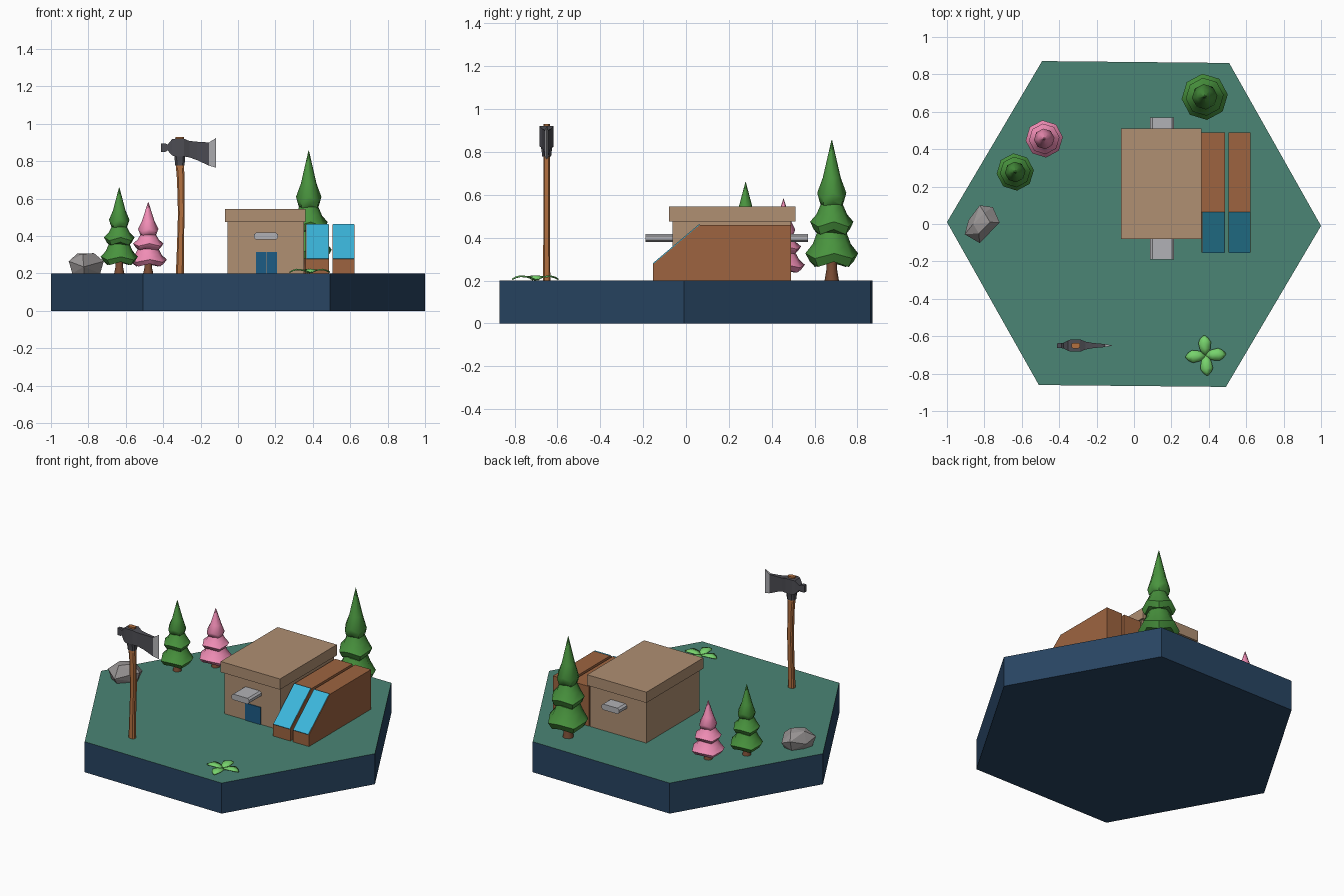
import bpy, bmesh, math
from math import cos, sin, pi
from mathutils import Vector, Matrix

if "Cube" in bpy.data.objects:
    bpy.data.objects.remove(bpy.data.objects["Cube"])


def mat(name, r, g, b):
    m = bpy.data.materials.new(name)
    m.diffuse_color = [(c / 255) ** 2.2 for c in (r, g, b)] + [1]
    m.use_nodes = True
    m.node_tree.nodes["Principled BSDF"].inputs["Base Color"].default_value = m.diffuse_color
    return m


TEAL, NAVY = mat("teal", 76, 132, 116), mat("navy", 44, 70, 98)
TAN, RUST = mat("tan", 174, 142, 114), mat("rust", 156, 100, 66)
BLUE, DOOR = mat("sky_blue", 62, 180, 218), mat("door_blue", 34, 92, 132)
GREEN, PINK = mat("pine_green", 74, 146, 64), mat("pink", 240, 140, 180)
BARK, WOOD = mat("bark", 122, 78, 56), mat("wood", 178, 112, 66)
IRON, LEAF = mat("iron", 78, 78, 84), mat("leaf", 118, 210, 108)
STONE, STEEL = mat("stone", 150, 146, 146), mat("steel", 176, 176, 180)


def finish(name, bm, m, smooth=None):
    bmesh.ops.recalc_face_normals(bm, faces=bm.faces)
    me = bpy.data.meshes.new(name)
    bm.to_mesh(me)
    bm.free()
    if m:
        me.materials.append(m)
    if smooth:
        me.shade_smooth()
        me.set_sharp_from_angle(angle=math.radians(smooth))
    ob = bpy.data.objects.new(name, me)
    bpy.context.collection.objects.link(ob)
    return ob


def loft(name, rings, m, smooth=None):
    """Skin equal-length rings of points and cap both ends."""
    bm = bmesh.new()
    vs = [[bm.verts.new(p) for p in ring] for ring in rings]
    n = len(vs[0])
    for a, b in zip(vs, vs[1:]):
        for i in range(n):
            j = (i + 1) % n
            bm.faces.new((a[i], a[j], b[j], b[i]))
    bm.faces.new(vs[0])
    bm.faces.new(vs[-1])
    return finish(name, bm, m, smooth)


def box(name, x0, x1, y0, y1, z0, z1, m):
    return loft(name, [[(x0, y0, z), (x1, y0, z), (x1, y1, z), (x0, y1, z)] for z in (z0, z1)], m)


def ngon(r, z, n, cx=0, cy=0, turn=0):
    return [(cx + r * cos(turn + 2 * pi * i / n), cy + r * sin(turn + 2 * pi * i / n), z) for i in range(n)]


# Hexagonal island with grassy top
island = loft("island_base", [ngon(1, z, 6, turn=-0.01) for z in (0, 0.2)], NAVY)
island.data.materials.append(TEAL)
for p in island.data.polygons:
    if p.normal.z > 0.9:
        p.material_index = 1

# Hut
box("hut_walls", -0.055, 0.352, -0.062, 0.49, 0.2, 0.48, TAN)
box("hut_roof", -0.07, 0.36, -0.08, 0.51, 0.475, 0.545, TAN)
for i, x in enumerate((0.096, 0.1535)):
    box(f"door_leaf_{i + 1}", x, x + 0.055, -0.067, -0.055, 0.2, 0.313, DOOR)
awning = [(0.085, 0.39), (0.098, 0.38), (0.202, 0.38), (0.214, 0.39),
          (0.214, 0.408), (0.202, 0.418), (0.098, 0.418), (0.085, 0.408)]
for name, y0, y1 in (("front_awning", -0.19, -0.05), ("back_awning", 0.48, 0.57)):
    loft(name, [[(x, y, z) for x, z in awning] for y in (y0, y1)], STEEL)

# Sheds with sloped glass panels
shed = [(-0.153, 0.2), (-0.153, 0.277), (0.063, 0.46), (0.49, 0.46), (0.49, 0.2)]
glass = [(-0.156, 0.28), (0.062, 0.464), (0.066, 0.459), (-0.152, 0.275)]
for i, (x0, x1) in enumerate(((0.362, 0.487), (0.505, 0.622))):
    loft(f"shed_{i + 1}", [[(x, y, z) for y, z in shed] for x in (x0, x1)], RUST)
    loft(f"shed_glass_{i + 1}", [[(x, y, z) for y, z in glass] for x in (x0 + 0.003, x1 - 0.003)], BLUE)

# Three-tier trees: (radius, height) fractions, lower rims scalloped
TIERS = [(0.15, 0.14), (0.82, 0.115), (1, 0.175), (0.72, 0.26), (0.56, 0.34), (0.68, 0.345),
         (0.82, 0.40), (0.58, 0.47), (0.42, 0.54), (0.47, 0.55), (0.55, 0.605), (0.34, 0.73), (0.01, 1)]


def tree(name, x, y, r, h, m):
    rings = []
    for k, (fr, fz) in enumerate(TIERS):
        dip = 0.018 if k in (1, 2, 5, 6, 9, 10) else 0
        ring = ngon(r * fr, 0.2 + h * fz, 8, x, y, turn=0.1)
        rings.append([(a, b, c + h * dip * (-1) ** i) for i, (a, b, c) in enumerate(ring)])
    loft(name + "_foliage", rings, m, 50)
    loft(name + "_trunk", [ngon(q * r, z, 8, x, y) for q, z in
                           ((0.27, 0.2), (0.2, 0.2 + h * 0.08), (0.19, 0.2 + h * 0.16))], BARK, 50)


tree("tall_pine", 0.378, 0.68, 0.124, 0.657, GREEN)
tree("small_pine", -0.635, 0.278, 0.1, 0.46, GREEN)
tree("pink_pine", -0.48, 0.455, 0.1, 0.382, PINK)

# Boulder as a convex hull
bm = bmesh.new()
outline = [(-0.905, -0.055), (-0.825, -0.102), (-0.718, 0.008), (-0.755, 0.09), (-0.825, 0.1), (-0.885, 0.02)]
for i, (x, y) in enumerate(outline):
    bm.verts.new((x, y, 0.25 + 0.015 * (-1) ** i))
    bm.verts.new((-0.81 + (x + 0.81) * 0.8, y * 0.8, 0.2))
for p in ((-0.86, 0.0, 0.305), (-0.77, 0.01, 0.308), (-0.83, -0.05, 0.303), (-0.80, 0.06, 0.3)):
    bm.verts.new(p)
hull = bmesh.ops.convex_hull(bm, input=bm.verts[:])
bmesh.ops.delete(bm, geom=list({g for g in hull["geom_interior"] if isinstance(g, bmesh.types.BMVert)}), context="VERTS")
finish("boulder", bm, STONE)

# Axe handle, gently curved with chamfered corners
AY = -0.65


def chamfered(cx, hx, hy, z):
    q = 0.6
    pts = [(1, q), (q, 1), (-q, 1), (-1, q), (-1, -q), (-q, -1), (q, -1), (1, -q)]
    return [(cx + hx * a, AY + hy * b, z) for a, b in pts]


loft("axe_handle", [chamfered(*s) for s in (
    (-0.311, 0.021, 0.017, 0.2), (-0.308, 0.018, 0.016, 0.35), (-0.303, 0.018, 0.015, 0.52),
    (-0.306, 0.02, 0.015, 0.7), (-0.312, 0.023, 0.015, 0.8), (-0.312, 0.023, 0.015, 0.93))], WOOD, 30)


# Axe head from sections along x: (x, low z, high z, half thickness)
def sections(name, rows, m):
    loft(name, [[(x, AY - t, a), (x, AY + t, a), (x, AY + t, b), (x, AY - t, b)] for x, a, b, t in rows], m)


sections("axe_head", [
    (-0.412, 0.85, 0.895, 0.012), (-0.387, 0.85, 0.895, 0.014), (-0.377, 0.858, 0.888, 0.015),
    (-0.352, 0.83, 0.918, 0.028), (-0.335, 0.825, 0.92, 0.033), (-0.288, 0.825, 0.92, 0.033),
    (-0.26, 0.82, 0.908, 0.021), (-0.22, 0.806, 0.904, 0.014), (-0.155, 0.776, 0.9, 0.008)], IRON)
sections("axe_edge", [(-0.155, 0.776, 0.9, 0.008), (-0.117, 0.765, 0.924, 0.001)], STEEL)
loft("axe_socket", [chamfered(-0.311, a, b, z) for a, b, z in
                    ((0.025, 0.021, 0.778), (0.027, 0.023, 0.8), (0.03, 0.03, 0.84))], IRON)

# Four-leaf ground plant
bm = bmesh.new()
for k in range(4):
    turn = Matrix.Translation((0.383, -0.703, 0)) @ Matrix.Rotation(k * pi / 2 + 0.08, 4, "Z")
    rows = []
    for d, w, z in ((0, 0.014, 0.208), (0.035, 0.028, 0.221), (0.07, 0.034, 0.225), (0.092, 0.022, 0.219), (0.108, 0.004, 0.21)):
        rows.append([bm.verts.new(turn @ Vector((d, s * w, z - abs(s) * 0.005))) for s in (-1, 0, 1)])
    for a, b in zip(rows, rows[1:]):
        for i in range(2):
            bm.faces.new((a[i], b[i], b[i + 1], a[i + 1]))
plant = finish("leafy_plant", bm, LEAF, 40)
plant.modifiers.new("thickness", "SOLIDIFY").thickness = 0.003
